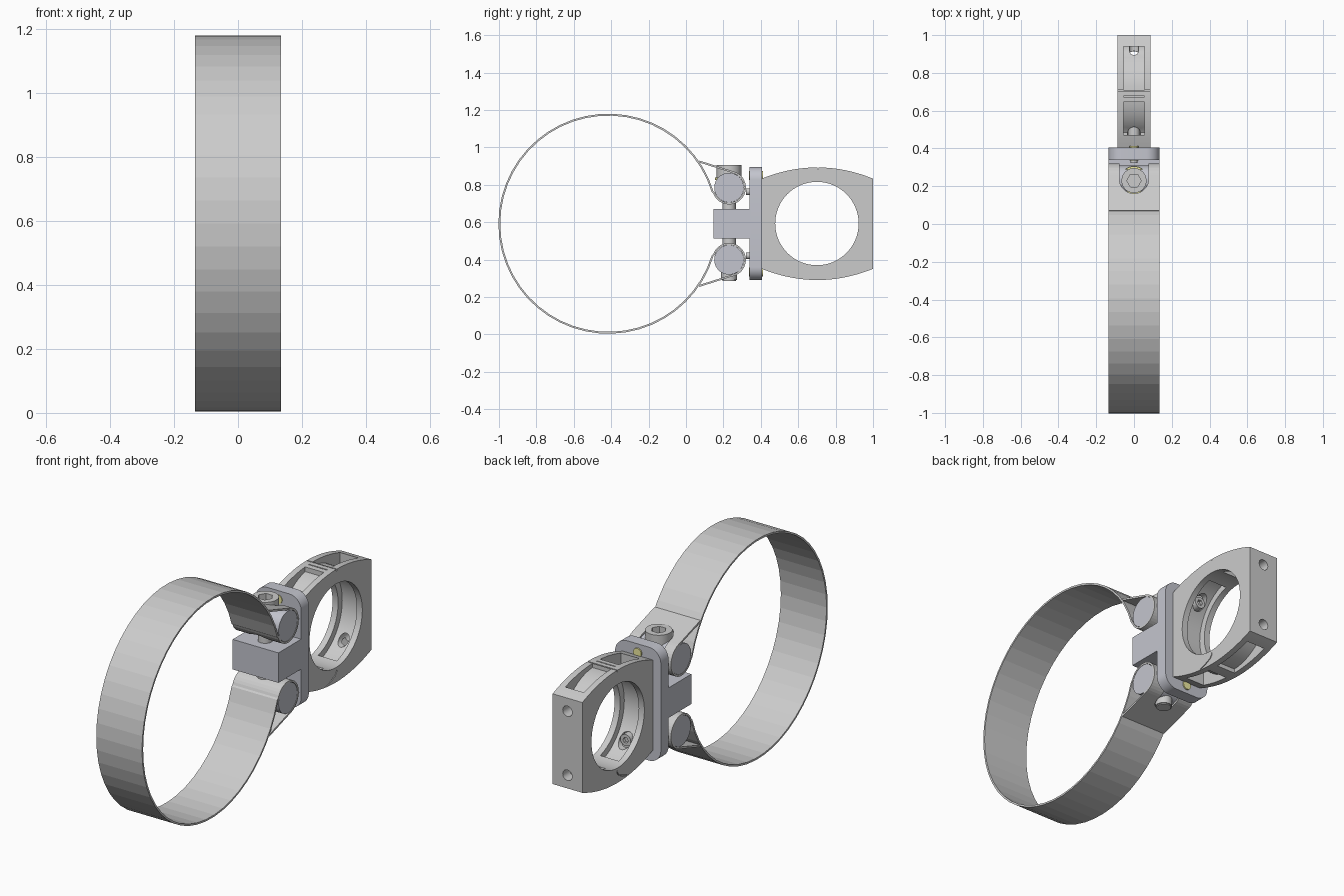
import bpy, bmesh
from math import sin, cos, radians, sqrt

if "Cube" in bpy.data.objects:
    bpy.data.objects.remove(bpy.data.objects["Cube"])

MID = 0.592                       # height of the symmetry plane
BORE = (0.70, 0.593)              # clamp bore centre (y, z)


def material(name, col):
    m = bpy.data.materials.new(name)
    m.diffuse_color = (*col, 1)
    m.use_nodes = True
    m.node_tree.nodes["Principled BSDF"].inputs["Base Color"].default_value = m.diffuse_color
    return m


STEEL = material("blue_grey", (0.55, 0.56, 0.62))
YELLOW = material("yellow", (0.85, 0.82, 0.35))


def arc(c, r, a0, a1, n):
    return [(c[0] + r * cos(radians(a0 + (a1 - a0) * i / n)),
             c[1] + r * sin(radians(a0 + (a1 - a0) * i / n))) for i in range(n + 1)]


def circle(c, r, n=40):
    return arc(c, r, 0, 360, n)[:-1]


def flip(pts):
    return [(a, 2 * MID - b) for a, b in pts]


def place(axis, p, d):
    return {'X': (d, p[0], p[1]), 'Y': (p[0], d, p[1]), 'Z': (p[0], p[1], d)}[axis]


def prism(name, pts, axis, lo, hi, mat=None, smooth=True):
    """Extrude a closed outline along an axis."""
    bm = bmesh.new()
    a = [bm.verts.new(place(axis, p, lo)) for p in pts]
    b = [bm.verts.new(place(axis, p, hi)) for p in pts]
    bm.faces.new(a)
    bm.faces.new(b)
    for i in range(len(pts)):
        j = (i + 1) % len(pts)
        bm.faces.new((a[i], a[j], b[j], b[i]))
    bmesh.ops.recalc_face_normals(bm, faces=bm.faces)
    return finish(name, bm, mat, smooth)


def finish(name, bm, mat=None, smooth=True):
    me = bpy.data.meshes.new(name)
    bm.to_mesh(me)
    bm.free()
    ob = bpy.data.objects.new(name, me)
    bpy.context.collection.objects.link(ob)
    if mat:
        me.materials.append(mat)
    if smooth:
        shade(ob)
    return ob


def activate(ob):
    bpy.ops.object.select_all(action='DESELECT')
    ob.select_set(True)
    bpy.context.view_layer.objects.active = ob


def shade(ob):
    activate(ob)
    bpy.ops.object.shade_smooth_by_angle(angle=radians(30))


def cut(ob, pts, axis, lo, hi):
    c = prism("cutter", pts, axis, lo, hi, smooth=False)
    c.hide_render = True
    m = ob.modifiers.new("cut", 'BOOLEAN')
    m.object, m.operation, m.solver = c, 'DIFFERENCE', 'EXACT'
    activate(ob)
    bpy.ops.object.modifier_apply(modifier=m.name)
    bpy.data.objects.remove(c)


def box(a0, a1, b0, b1):
    return [(a0, b0), (a1, b0), (a1, b1), (a0, b1)]


# Strap: large ring whose ends loop around the two pins
PIN = (0.23, 0.785)
end = [(0.07, 0.925)] + arc(PIN, 0.085, 432.4, 200, 24)
big = arc((-0.415, MID), 0.583, 17, 343, 46)
path = end + big + flip(end)[::-1]
bm = bmesh.new()
rows = [[bm.verts.new((x, y, z)) for x in (-0.135, 0.135)] for y, z in path]
for r, s in zip(rows, rows[1:]):
    bm.faces.new((r[0], r[1], s[1], s[0]))
strap = finish("strap", bm, smooth=False)
sol = strap.modifiers.new("thickness", 'SOLIDIFY')
sol.thickness, sol.offset = 0.01, 0
activate(strap)
bpy.ops.object.modifier_apply(modifier=sol.name)
# bolt clearance slots, open toward the plate
for r, lo, hi in ((0.078, MID, 1.0), (0.05, 0.2, MID)):
    slot = arc((0, 0.24), r, 180, 360, 20) + [(r, 0.33), (-r, 0.33)]
    cut(strap, slot, 'Z', lo, hi)

# Pins inside the strap loops
for name, c in (("upper_pin", PIN), ("lower_pin", flip([PIN])[0])):
    prism(name, circle(c, 0.079), 'X', -0.134, 0.134, STEEL)

# Clamping bolt with socket head, washer and end nut
BC = (0, 0.23)
prism("bolt_shank", circle(BC, 0.036), 'Z', 0.285, 0.85)
head = prism("bolt_head", circle(BC, 0.066), 'Z', 0.835, 0.905)
cut(head, circle(BC, 0.038, 6), 'Z', 0.87, 1.0)
prism("washer", circle(BC, 0.075), 'Z', 0.825, 0.838, YELLOW)
nut = prism("bolt_end", circle(BC, 0.042), 'Z', 0.29, 0.34)
cut(nut, circle(BC, 0.024, 6), 'Z', 0.2, 0.284)

# T-shaped bracket: centre block and rounded plate
prism("bracket_block", box(0.148, 0.345, 0.512, 0.672), 'X', -0.135, 0.135, STEEL)
k, x0, z0, z1 = 0.07, 0.065, 0.36, 0.825
outline = (arc((x0, z1), k, 0, 90, 10) + arc((-x0, z1), k, 90, 180, 10)
           + arc((-x0, z0), k, 180, 270, 10) + arc((x0, z0), k, 270, 360, 10))
prism("bracket_plate", outline, 'Y', 0.34, 0.405, STEEL)
for name, z in (("upper_dowel", 0.85), ("lower_dowel", 2 * MID - 0.85)):
    prism(name, circle((0, z), 0.024, 20), 'Y', 0.336, 0.412, YELLOW)

# Clamp body: bowed top and bottom with a round bore
top = [(0.405 + 0.595 * i / 28,
        0.893 - 0.06 * ((0.405 + 0.595 * i / 28 - 0.7025) / 0.2975) ** 2) for i in range(29)]
clamp = prism("clamp_body", top + flip(top)[::-1], 'X', -0.088, 0.088, smooth=False)
cut(clamp, circle(BORE, 0.223, 64), 'X', -0.2, 0.2)
# recesses inside the bore, separated by ribs
for a in (-76, 104):
    cut(clamp, arc(BORE, 0.258, a, a + 152, 30) + arc(BORE, 0.19, a + 152, a, 30),
        'X', -0.055, 0.055)
# lightening pockets in the top and bottom
for y0, y1 in ((0.47, 0.645), (0.71, 0.94)):
    floor = []
    for i in range(13):
        y = y0 + (y1 - y0) * i / 12
        floor.append((y, max(0.775, BORE[1] + sqrt(0.278 ** 2 - (y - BORE[0]) ** 2))))
    pocket = floor + [(y1, 1.0), (y0, 1.0)]
    cut(clamp, pocket, 'X', -0.055, 0.055)
    cut(clamp, flip(pocket), 'X', -0.055, 0.055)
# screw holes, from the end face and from inside the bore
for z in (0.763, 2 * MID - 0.763):
    cut(clamp, circle((0, z), 0.028, 24), 'Y', 0.8, 1.05)
    cut(clamp, circle((0, z), 0.036, 24), 'Y', 0.47, 0.6)
# split at the top and hooked joint line at the bottom
cut(clamp, box(0.703, 0.709, 0.884, 0.95), 'X', -0.2, 0.2)
cut(clamp, box(0.672, 0.678, 0.884, 0.95), 'X', -0.055, 0.055)
hook = [(0.615, 0.302), (0.65, 0.312), (0.69, 0.33), (0.705, 0.35), (0.703, 0.36)]
seam = hook + [(y + 0.004, z - 0.004) for y, z in hook[::-1]]
for s in (-1, 1):
    cut(clamp, seam, 'X', *sorted((s * 0.082, s * 0.1)))
shade(clamp)

# Screws joining clamp and plate
for side, z in (("upper", 0.763), ("lower", 2 * MID - 0.763)):
    prism(side + "_screw_shank", circle((0, z), 0.018, 20), 'Y', 0.322, 0.48)
    h = prism(side + "_screw_head", circle((0, z), 0.031, 24), 'Y', 0.471, 0.51)
    cut(h, circle((0, z), 0.016, 6), 'Y', 0.495, 0.6)
